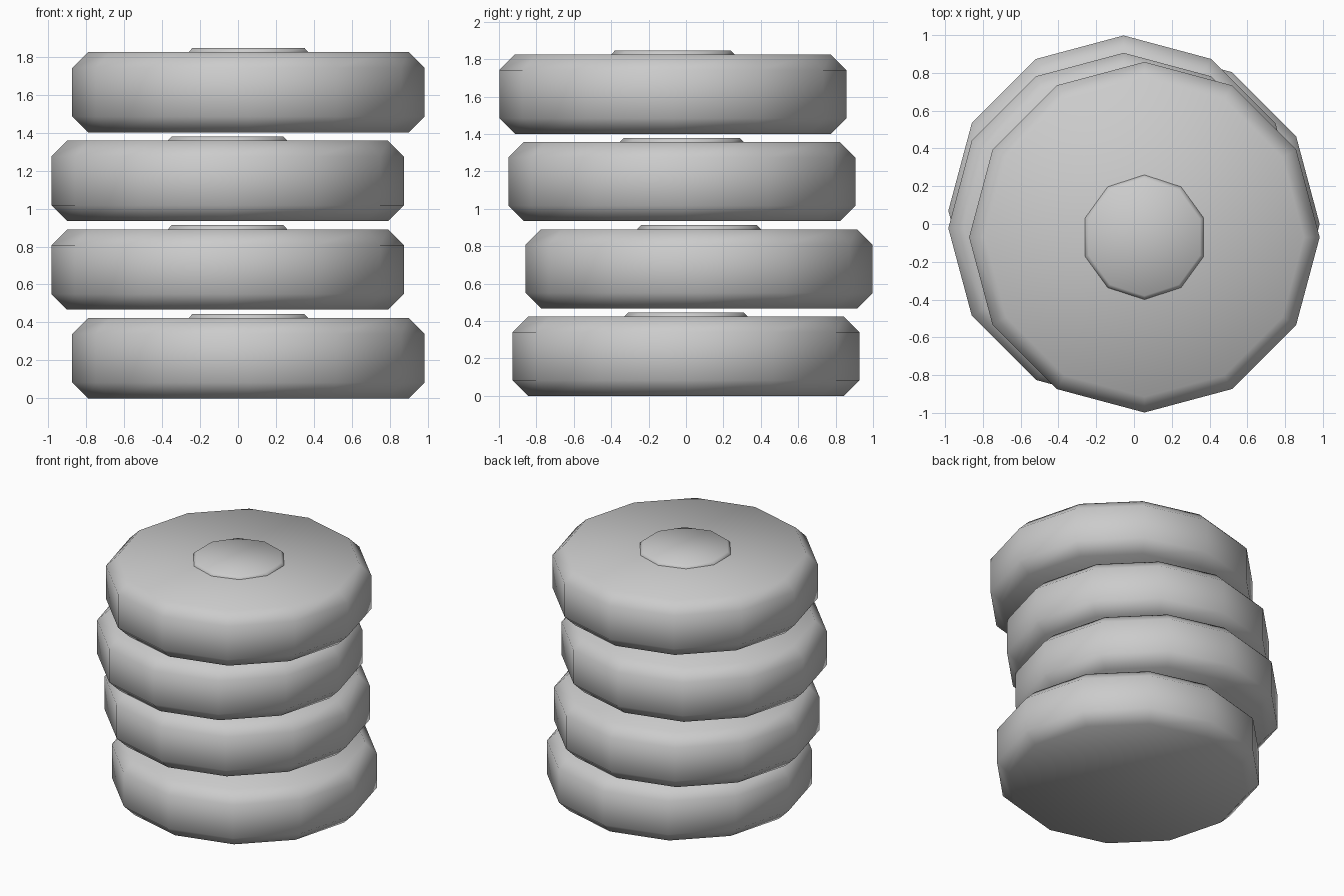
import bpy, bmesh
from math import cos, sin, pi

if "Cube" in bpy.data.objects:
    bpy.data.objects.remove(bpy.data.objects["Cube"])


def lathe(name, profile, sides, start, location):
    """Spin a (radius, z) profile into a closed, smooth-shaded solid."""
    bm = bmesh.new()
    rings = []
    for r, z in profile:
        rings.append([bm.verts.new((r * cos(start + 2 * pi * i / sides),
                                    r * sin(start + 2 * pi * i / sides), z))
                      for i in range(sides)])
    for low, high in zip(rings, rings[1:]):
        for i in range(sides):
            j = (i + 1) % sides
            bm.faces.new((low[i], low[j], high[j], high[i]))
    bm.faces.new(rings[0][::-1])
    bm.faces.new(rings[-1])
    for f in bm.faces:
        f.smooth = True
    mesh = bpy.data.meshes.new(name)
    bm.to_mesh(mesh)
    bm.free()
    obj = bpy.data.objects.new(name, mesh)
    obj.location = location
    bpy.context.collection.objects.link(obj)
    return obj


# Chamfered disc and the small raised button on its top
R, C, H = 0.928, 0.083, 0.423
disc_profile = [(R - C, 0), (R, C), (R, H - C), (R - C, H)]
button_profile = [(0.33, H - 0.02), (0.33, H + 0.001), (0.31, H + 0.022)]

# Loosely stacked discs, each slightly off centre
offsets = [(0.055, 0.0), (-0.055, 0.07), (-0.055, -0.022), (0.055, -0.07)]
for n, (x, y) in enumerate(offsets, 1):
    place = (x, y, (n - 1) * 0.467)
    lathe(f"disc_{n}", disc_profile, 12, 0, place)
    lathe(f"button_{n}", button_profile, 10, pi / 2, place)
